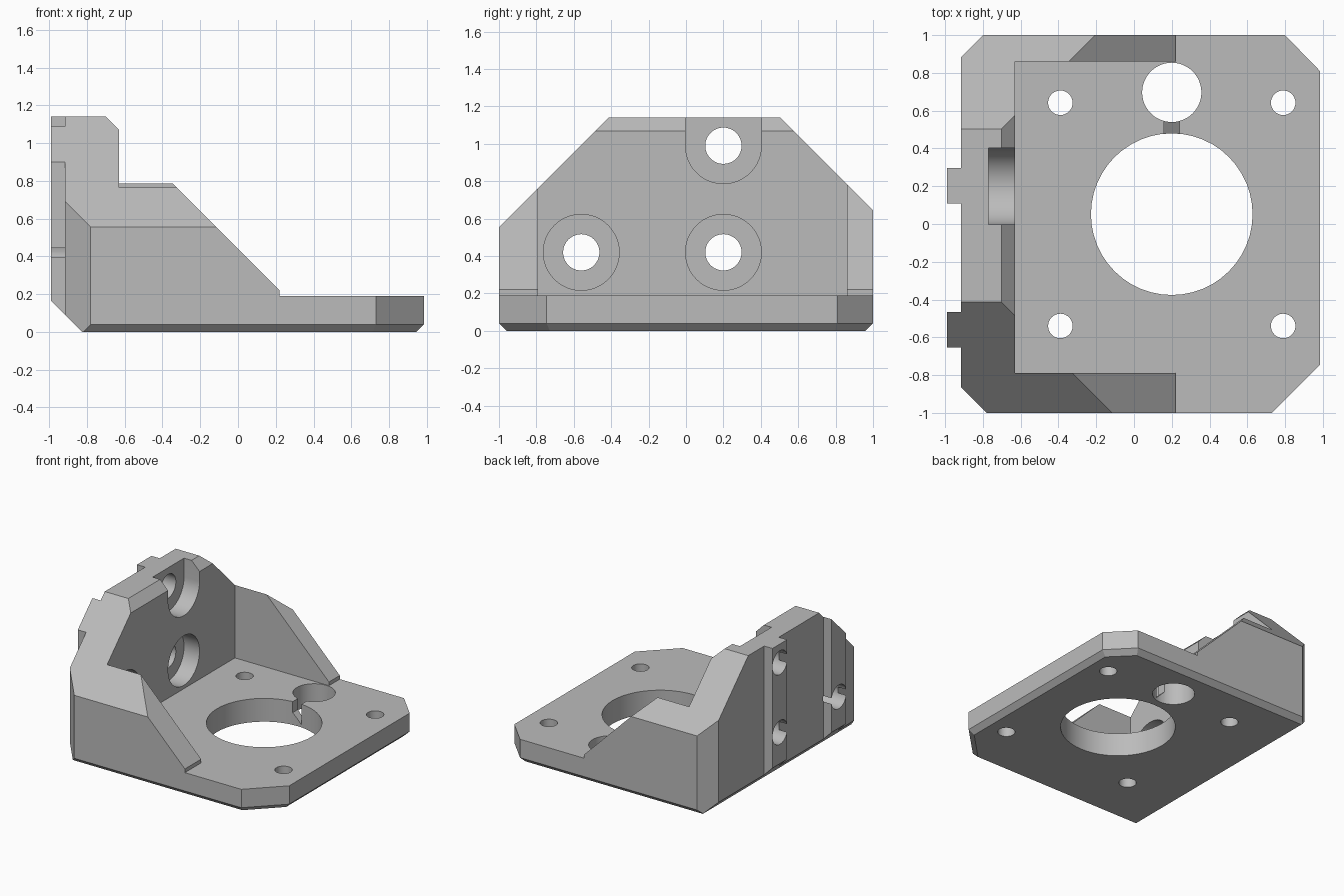
import bpy
import bmesh
from math import radians
from mathutils import Matrix, Vector

default = bpy.data.objects.get("Cube")
if default:
    bpy.data.objects.remove(default, do_unlink=True)

grey = bpy.data.materials.new("plain_grey")
grey.use_nodes = True
colour = (0.5, 0.5, 0.5, 1)
grey.diffuse_color = colour
grey.node_tree.nodes["Principled BSDF"].inputs["Base Color"].default_value = colour


def add_object(name, bm):
    bmesh.ops.recalc_face_normals(bm, faces=bm.faces)
    mesh = bpy.data.meshes.new(name)
    bm.to_mesh(mesh)
    bm.free()
    mesh.materials.append(grey)
    obj = bpy.data.objects.new(name, mesh)
    bpy.context.collection.objects.link(obj)
    return obj


def loft(name, loops):
    """Closed solid through matching loops of points."""
    bm = bmesh.new()
    rings = [[bm.verts.new(p) for p in loop] for loop in loops]
    for low, high in zip(rings, rings[1:]):
        for i in range(len(low)):
            j = (i + 1) % len(low)
            bm.faces.new((low[i], low[j], high[j], high[i]))
    bm.faces.new(rings[0])
    bm.faces.new(rings[-1])
    return add_object(name, bm)


def prism(name, profile, axis, start, end):
    """Extrude a 2D profile along x, y or z."""
    def place(a, b, t):
        return {"x": (t, a, b), "y": (a, t, b), "z": (a, b, t)}[axis]
    return loft(name, [[place(a, b, t) for a, b in profile] for t in (start, end)])


def box(name, low, high):
    (x0, y0, z0), (x1, y1, z1) = low, high
    return prism(name, [(x0, y0), (x1, y0), (x1, y1), (x0, y1)], "z", z0, z1)


def cylinder(name, axis, a, b, radius, start, end, sides=48):
    bm = bmesh.new()
    mid = (start + end) / 2
    if axis == "z":
        matrix = Matrix.Translation((a, b, mid))
    else:
        matrix = Matrix.Translation((mid, a, b)) @ Matrix.Rotation(radians(90), 4, "Y")
    bmesh.ops.create_cone(bm, cap_ends=True, segments=sides, radius1=radius,
                          radius2=radius, depth=end - start, matrix=matrix)
    return add_object(name, bm)


def combine(target, tool, operation):
    """Apply a boolean and discard the tool."""
    tool.hide_render = True
    mod = target.modifiers.new(operation, "BOOLEAN")
    mod.operation = operation
    mod.solver = "EXACT"
    mod.object = tool
    bpy.context.view_layer.objects.active = target
    bpy.ops.object.modifier_apply(modifier=mod.name)
    bpy.data.objects.remove(tool, do_unlink=True)


# Plan outline with cut corners and a bevelled bottom edge
outline = [(-.915, -.865), (-.78, -1), (.73, -1), (.985, -.745),
           (.985, .81), (.8, 1), (-.8, 1), (-.915, .885)]
bottom = [(-.915, -.865), (-.82, -.96), (.713, -.96), (.945, -.728),
          (.945, .793), (.778, .96), (-.84, .96), (-.915, .885)]
bracket = loft("motor_bracket", [
    [(x, y, 0) for x, y in bottom],
    [(x, y, .04) for x, y in outline],
    [(x, y, 1.2) for x, y in outline]])

# Locating ribs on the outer face of the upright wall
for y in (.203, -.56):
    combine(bracket, box("rib", (-.99, y - .094, .05), (-.8, y + .094, 1.2)), "UNION")

# Sloped side profile
side = [(-.725, -.1), (-1.1, .275), (-1.1, 1.3), (-.86, 1.3), (1.1, -.66), (1.1, -.7)]
side = [(-.725, -.1), (-1.1, .275), (-1.1, 1.3), (-.86, 1.3), (.22, .22),
        (1.2, .22), (1.2, -.1)]
combine(bracket, prism("side_trim", side, "y", -1.2, 1.2), "INTERSECT")

# Sloped shoulders of the upright wall
shoulders = [(-1.1, -.1), (1.1, -.1), (1.1, .545), (.503, 1.142),
             (-.413, 1.142), (-1.1, .455)]
combine(bracket, prism("shoulder_trim", shoulders, "x", -1.3, 1.3), "INTERSECT")

# Space between the side walls and above the open plate
cavity = [(-.63, -.79), (.22, -.79), (.22, -1.1), (1.2, -1.1),
          (1.2, 1.1), (.22, 1.1), (.22, .86), (-.63, .86)]
combine(bracket, prism("cavity", cavity, "z", .19, 1.4), "DIFFERENCE")

# Openings through the base plate
combine(bracket, cylinder("motor_hole", "z", .2, .052, .428, -.2, .3), "DIFFERENCE")
combine(bracket, cylinder("rod_hole", "z", .2, .697, .157, -.2, .3), "DIFFERENCE")
for x in (-.39, .79):
    for y in (-.54, .642):
        combine(bracket, cylinder("plate_screw_hole", "z", x, y, .065, -.2, .3, 32),
                "DIFFERENCE")

# Slot with a slanted floor joining the two large holes
slot = [(.16, .1), (.24, .02), (.24, .3), (.16, .3)]
combine(bracket, prism("slot", slot, "y", .4, .6), "DIFFERENCE")

# Counterbored screw holes through the upright wall
for y, z in ((.2, .42), (.2, .99), (-.56, .42)):
    combine(bracket, cylinder("wall_screw_hole", "x", y, z, .097, -1.2, -.5), "DIFFERENCE")
    combine(bracket, cylinder("counterbore", "x", y, z, .203, -.77, -.5), "DIFFERENCE")
combine(bracket, box("open_counterbore", (-.77, -.003, .99), (-.5, .403, 1.3)), "DIFFERENCE")

# Smooth the bores, keep the edges sharp
bpy.ops.object.select_all(action="DESELECT")
bracket.select_set(True)
bpy.context.view_layer.objects.active = bracket
bpy.ops.object.shade_smooth_by_angle(angle=radians(30))
